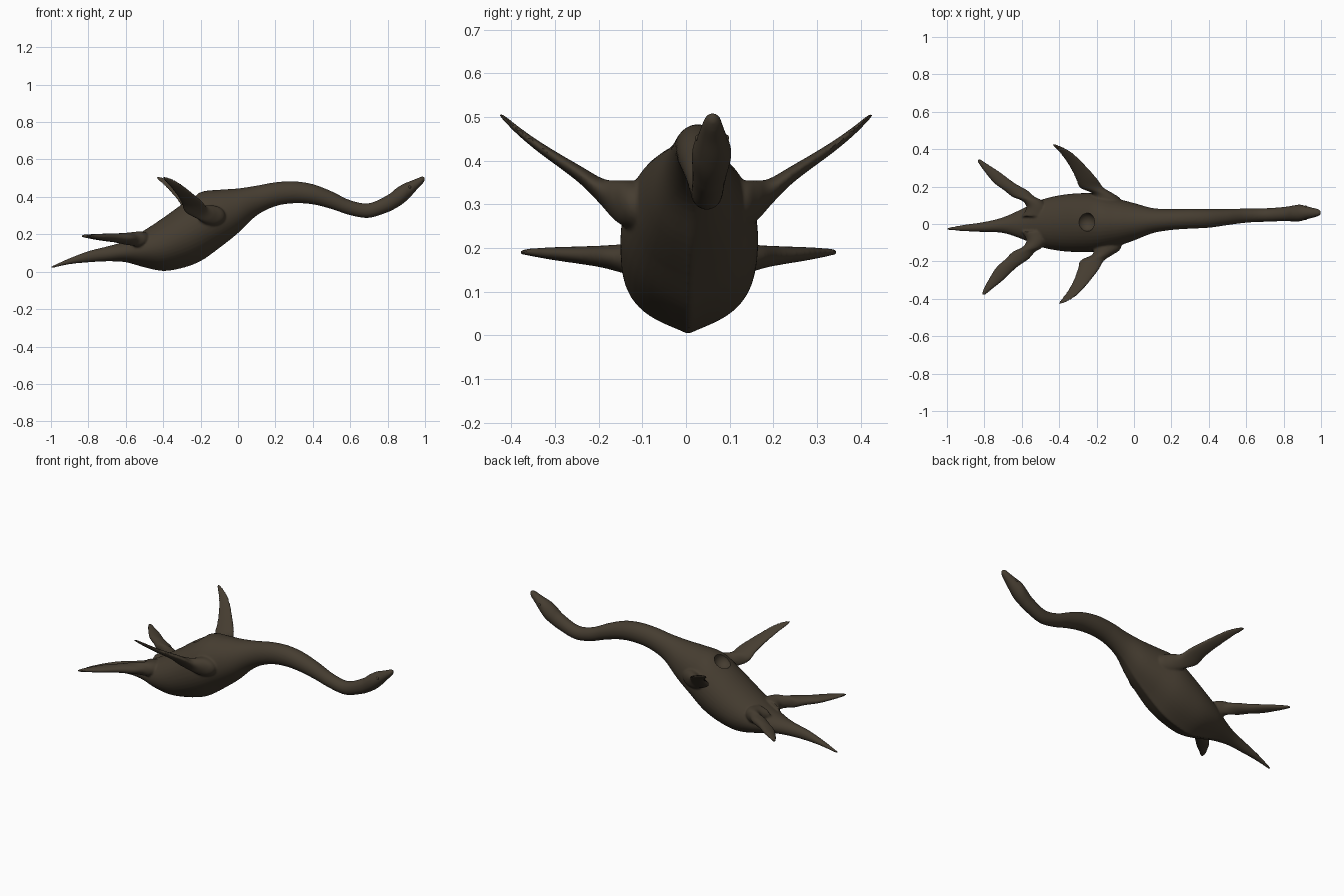
import bpy, bmesh, math

if "Cube" in bpy.data.objects:
    bpy.data.objects.remove(bpy.data.objects["Cube"])

skin = bpy.data.materials.new("dark_skin")
skin.diffuse_color = (0.06, 0.046, 0.03, 1)
skin.use_nodes = True
skin.node_tree.nodes["Principled BSDF"].inputs["Base Color"].default_value = skin.diffuse_color


def spline(rows, steps):
    """Catmull-Rom interpolation through rows of numbers."""
    out = []
    for i in range(len(rows) - 1):
        a, b = rows[max(i - 1, 0)], rows[i]
        c, d = rows[i + 1], rows[min(i + 2, len(rows) - 1)]
        for k in range(steps):
            t = k / steps
            out.append([0.5 * (2 * q + (r - p) * t + (2 * p - 5 * q + 4 * r - s) * t * t
                               + (3 * q - p - 3 * r + s) * t ** 3)
                        for p, q, r, s in zip(a, b, c, d)])
    return out + [list(rows[-1])]


def loft(name, rings):
    """Skin closed rings of points into a capped solid."""
    bm = bmesh.new()
    loops = [[bm.verts.new(p) for p in ring] for ring in rings]
    n = len(loops[0])
    for a, b in zip(loops, loops[1:]):
        for i in range(n):
            j = (i + 1) % n
            bm.faces.new((a[i], a[j], b[j], b[i]))
    bm.faces.new(loops[0])
    bm.faces.new(loops[-1])
    bmesh.ops.recalc_face_normals(bm, faces=bm.faces)
    me = bpy.data.meshes.new(name)
    bm.to_mesh(me)
    bm.free()
    ob = bpy.data.objects.new(name, me)
    bpy.context.collection.objects.link(ob)
    return ob


# Tail, torso, neck and head: x, bottom z, top z, centre y, half width
spine = [
    (-1.0, .018, .028, -.026, .006), (-.9, .04, .072, -.021, .018), (-.8, .05, .11, -.016, .027),
    (-.7, .055, .135, -.006, .042), (-.6, .05, .165, 0, .08), (-.5, .022, .222, .003, .125),
    (-.4, .003, .288, .005, .148), (-.3, .018, .36, .007, .157), (-.2, .055, .425, .008, .155),
    (-.1, .125, .438, .008, .13), (0, .205, .445, .012, .1), (.1, .3, .46, .018, .067),
    (.2, .35, .478, .024, .056), (.3, .366, .483, .028, .053), (.4, .36, .468, .03, .05),
    (.5, .335, .43, .037, .043), (.6, .302, .382, .045, .038), (.7, .288, .366, .048, .036),
    (.8, .318, .41, .053, .038), (.845, .34, .445, .056, .042), (.885, .366, .47, .059, .045),
    (.92, .398, .484, .06, .036), (.955, .437, .498, .06, .027), (.985, .468, .51, .061, .019),
    (.999, .488, .505, .061, .008)]
rings = []
for x, lo, hi, cy, w in spline(spine, 5):
    keel = 0.12 * min(1, max(0, (0.15 - abs(x + 0.3) + 0.35) / 0.3)) if x > -.8 else 0
    mid, h = (lo + hi) / 2, (hi - lo) / 2
    ring = []
    for i in range(40):
        c, s = math.cos(i * math.pi / 20), math.sin(i * math.pi / 20)
        f = 1 - keel * (1 - (1 - abs(c)) ** 4) if s < 0 else 1
        ring.append((x, cy + w * c, mid + h * s * f))
    rings.append(ring)
body = loft("body", rings)

# Flippers: distance out in y, trailing x, leading x, centre z, thickness
front = [(.06, -.2, -.07, .29, .12), (.13, -.215, -.07, .3, .11), (.165, -.225, -.115, .31, .09),
         (.195, -.29, -.163, .33, .062), (.24, -.31, -.195, .366, .042), (.29, -.335, -.238, .4, .032),
         (.34, -.366, -.285, .434, .026), (.385, -.402, -.335, .469, .02), (.415, -.43, -.39, .496, .014),
         (.427, -.438, -.42, .506, .008)]
rear = [(.04, -.6, -.44, .16, .1), (.09, -.575, -.465, .17, .09), (.125, -.6, -.49, .175, .078),
        (.145, -.65, -.53, .176, .066), (.18, -.695, -.57, .18, .052), (.22, -.75, -.64, .183, .042),
        (.28, -.8, -.72, .187, .03), (.325, -.832, -.79, .19, .018), (.347, -.842, -.82, .191, .01)]


def flipper(name, rows, side, y_stretch=0, x_shift=0):
    y0, y1 = rows[2][0], rows[-1][0]
    rings = []
    for y, xt, xl, z, th in spline(rows, 4):
        t = max(0, (y - y0) / (y1 - y0))
        cx, r = (xt + xl) / 2 + x_shift * t, (xl - xt) / 2
        rings.append([(cx + r * math.cos(a), side * (y + y_stretch * t), z + th / 2 * math.sin(a))
                      for a in (i * math.pi / 12 for i in range(24))])
    return loft(name, rings)


limbs = [flipper("front_flipper_left", front, 1),
         flipper("front_flipper_right", front, -1, 0, .032),
         flipper("rear_flipper_left", rear, 1),
         flipper("rear_flipper_right", rear, -1, .032, .027)]

# Merge limbs into one continuous skin
bpy.ops.object.select_all(action='DESELECT')
for ob in limbs + [body]:
    ob.select_set(True)
bpy.context.view_layer.objects.active = body
bpy.ops.object.join()
rm = body.modifiers.new("merge_skin", 'REMESH')
rm.mode = 'VOXEL'
rm.voxel_size = 0.006
rm.use_smooth_shade = True
sm = body.modifiers.new("soften", 'SMOOTH')
sm.factor = 0.5
sm.iterations = 4

# Round dent in the back
bpy.ops.mesh.primitive_uv_sphere_add(segments=32, ring_count=16, radius=0.05, location=(-.255, .01, .395))
cutter = bpy.context.object
cutter.name = "back_dent_cutter"
cutter.hide_render = True
cutter.display_type = 'WIRE'
cut = body.modifiers.new("back_dent", 'BOOLEAN')
cut.operation = 'DIFFERENCE'
cut.object = cutter
cut.solver = 'EXACT'
bpy.context.view_layer.objects.active = body
for m in list(body.modifiers):
    bpy.ops.object.modifier_apply(modifier=m.name)
bpy.data.objects.remove(cutter)
body.data.materials.clear()
body.data.materials.append(skin)
bpy.ops.object.select_all(action='DESELECT')
body.select_set(True)
bpy.ops.object.shade_smooth_by_angle(angle=math.radians(40))

# Eyes on both sides of the head
for side, name in ((1, "eye_left"), (-1, "eye_right")):
    bpy.ops.mesh.primitive_uv_sphere_add(segments=16, ring_count=8, radius=.008,
                                         location=(.918, .06 + side * .031, .452))
    eye = bpy.context.object
    eye.name = name
    eye.data.materials.append(skin)
    bpy.ops.object.shade_smooth()
